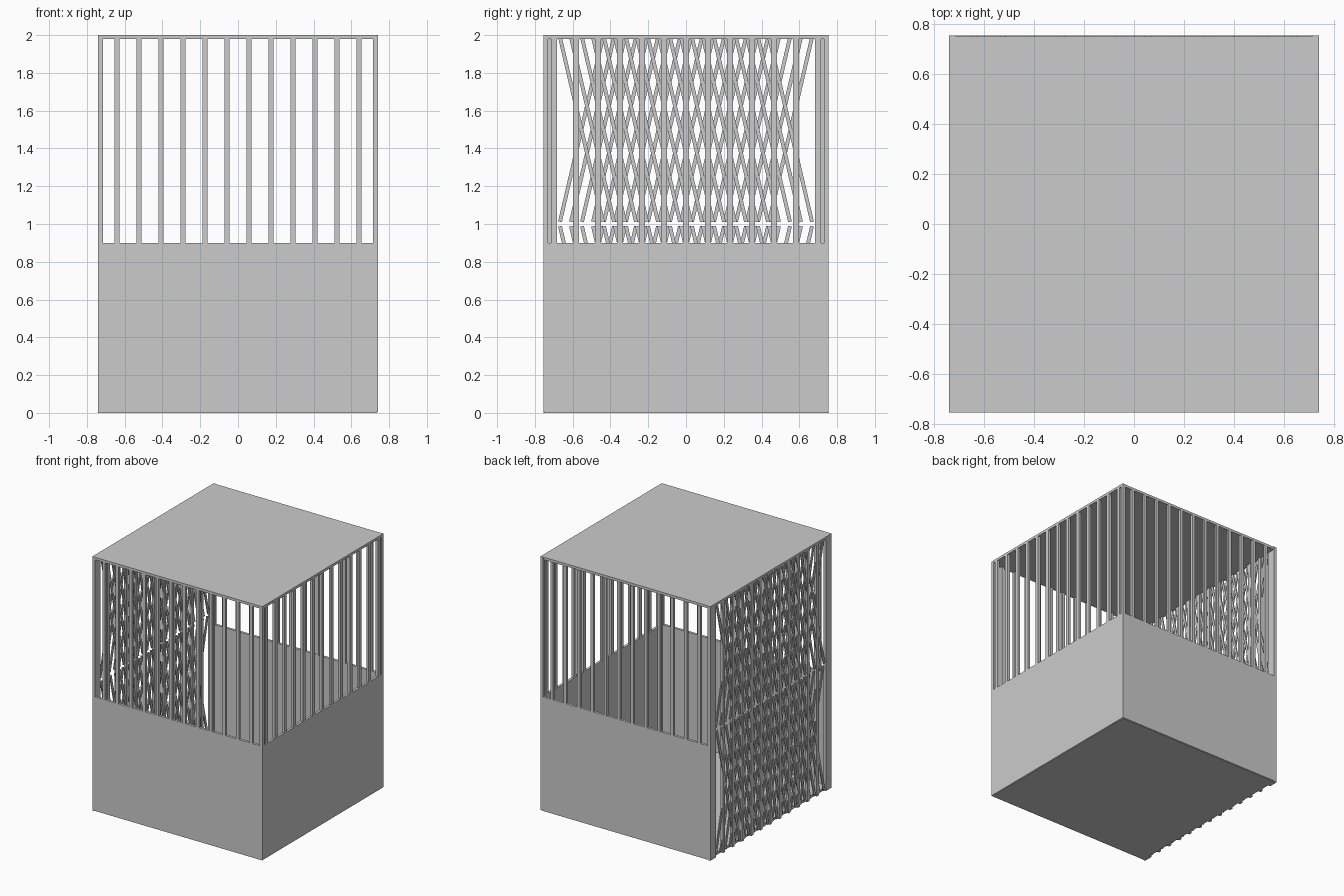
import bpy, bmesh, math
from mathutils import Matrix, Vector

if "Cube" in bpy.data.objects:
    bpy.data.objects.remove(bpy.data.objects["Cube"])

X, Y = 0.74, 0.755      # half width, half depth
T = 0.02                # sheet thickness
SILL, TOP = 0.90, 1.98  # window opening heights
P = 0.1165              # bar pitch


def add_box(bm, lo, hi, rot=None):
    lo, hi = Vector(lo), Vector(hi)
    m = Matrix.Translation((lo + hi) / 2)
    if rot is not None:
        m = m @ rot
    m = m @ Matrix.Diagonal((*(hi - lo), 1))
    bmesh.ops.create_cube(bm, size=1, matrix=m)


def make(name, boxes):
    bm = bmesh.new()
    for b in boxes:
        add_box(bm, *b)
    me = bpy.data.meshes.new(name)
    bm.to_mesh(me)
    bm.free()
    ob = bpy.data.objects.new(name, me)
    bpy.context.collection.objects.link(ob)


# floor and roof slabs
make("floor", [((-X + T, -Y + 0.005, 0), (X - 0.005, Y - 0.005, T))])
make("roof", [((-X, -Y, TOP), (X, Y - 0.004, 2.0))])

# front and back walls: lower panel, corner strips and vertical bars
for name, s in (("front", -1), ("back", 1)):
    y0, y1 = sorted((s * Y, s * (Y - T)))
    make(name + "_panel", [((-X, y0, 0.005), (X, y1, SILL))])
    make(name + "_corner_strips",
         [((a, y0, SILL), (a + 0.025, y1, 2.0)) for a in (-X, X - 0.025)])
    make(name + "_bars",
         [(((i - 5.5) * P - 0.0125, y0, SILL), ((i - 5.5) * P + 0.0125, y1, TOP))
          for i in range(12)])

# right wall: panel, corner strips and bars
make("right_panel", [((X - T, -Y, 0.005), (X, Y, SILL))])
make("right_corner_strips",
     [((X - T, a, SILL), (X, a + 0.025, 2.0)) for a in (-Y, Y - 0.025)])
make("right_bars",
     [((X - T, i * P - 0.015, SILL), (X, i * P + 0.015, TOP)) for i in range(-6, 7)])

# folding gate on the left: side jambs and upright posts
make("gate_jambs", [((-X, a, 0), (-X + T, a + 0.073, 2.0)) for a in (-Y, Y - 0.073)])
make("gate_posts",
     [((-X, i * P - 0.013, 0), (-X + 0.022, i * P + 0.013, TOP)) for i in range(-5, 6)])

# crossing gate slats in two rows, one layer for each direction
length = math.hypot(1.0, 2 * P)
tilt = math.atan2(2 * P, 1.0)
slats = []
for cz in (0.5, 1.5):
    for k in range(20):
        cy = (k - 9.5) * P / 2
        for s in (-1, 1):
            cx = -X + 0.010 + s * 0.004
            h = length / 2 - 0.012
            slats.append(((cx - 0.004, cy - 0.010, cz - h), (cx + 0.004, cy + 0.010, cz + h),
                          Matrix.Rotation(s * tilt, 4, 'X')))
make("gate_slats", slats)
